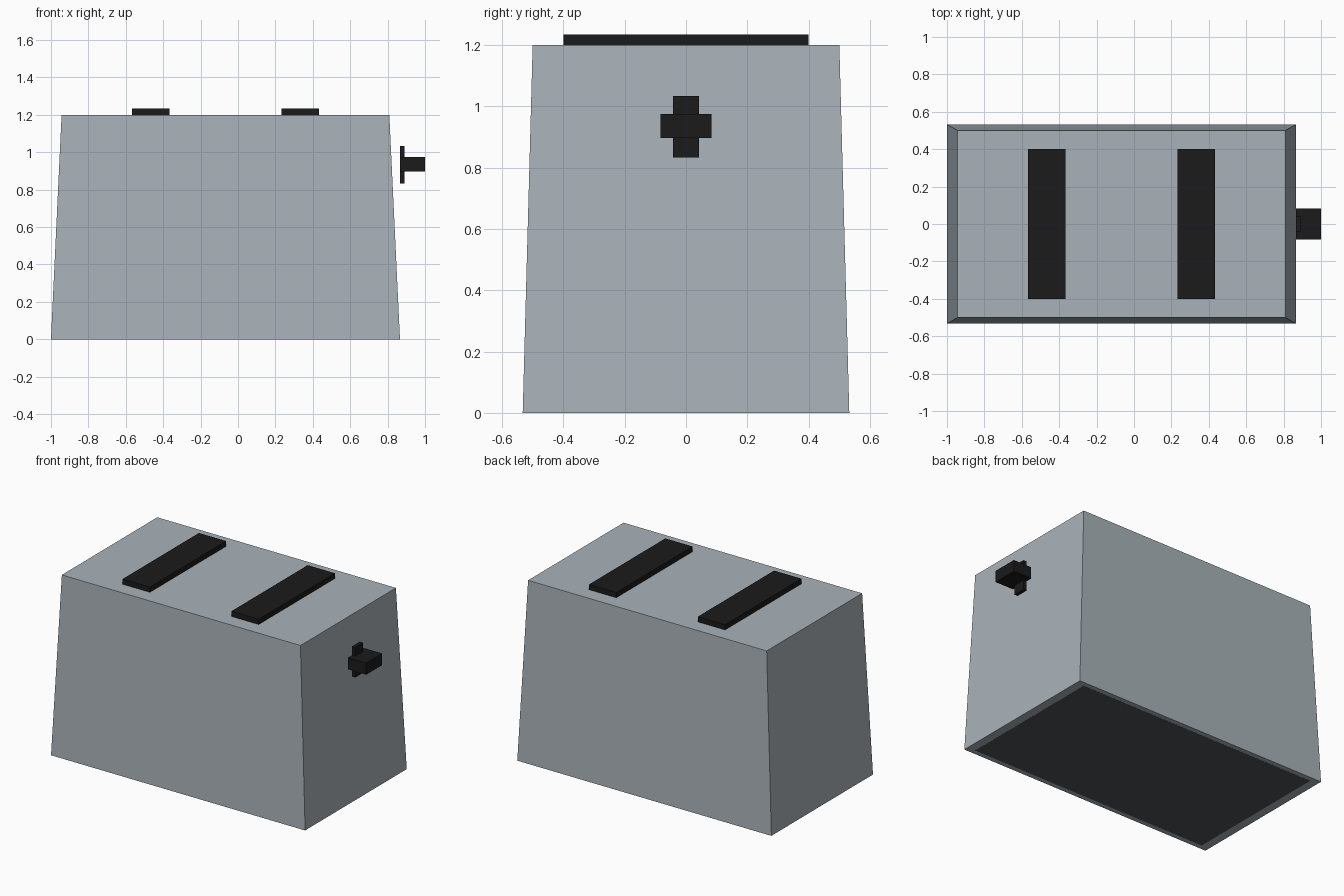
import bpy, bmesh

if "Cube" in bpy.data.objects:
    bpy.data.objects.remove(bpy.data.objects["Cube"])


def material(name, rgb):
    m = bpy.data.materials.new(name)
    m.diffuse_color = (*rgb, 1.0)
    m.use_nodes = True
    m.node_tree.nodes["Principled BSDF"].inputs["Base Color"].default_value = m.diffuse_color
    return m


STEEL = material("steel grey", (0.40, 0.45, 0.485))
BLACK = material("black plastic", (0.0105, 0.0105, 0.0105))
DARK = material("dark grey", (0.08, 0.085, 0.10))


def box(name, xr, yr, zr, mat, taper=1.0):
    """Box from axis ranges; the top face is scaled about its centre by taper."""
    cx, cy = sum(xr) / 2, sum(yr) / 2
    bm = bmesh.new()
    bmesh.ops.create_cube(bm, size=1)
    for v in bm.verts:
        s = taper if v.co.z > 0 else 1.0
        v.co = (cx + v.co.x * (xr[1] - xr[0]) * s,
                cy + v.co.y * (yr[1] - yr[0]) * s,
                zr[0] + (v.co.z + 0.5) * (zr[1] - zr[0]))
    me = bpy.data.meshes.new(name)
    bm.to_mesh(me)
    bm.free()
    me.materials.append(mat)
    ob = bpy.data.objects.new(name, me)
    bpy.context.collection.objects.link(ob)
    return ob


# tapered housing
box("housing", (-1.0, 0.866), (-0.533, 0.533), (0, 1.2), STEEL, taper=0.939)

# dark base plate flush with the underside
box("base_plate", (-0.943, 0.809), (-0.5, 0.5), (-0.0005, 0.08), DARK)

# two bread slots on top
for i, x in enumerate((-0.467, 0.332)):
    box(f"bread_slot_{i + 1}", (x - 0.1, x + 0.1), (-0.4, 0.4), (1.165, 1.235), BLACK)

# push-down lever on the right side
box("lever_plate", (0.866, 0.89), (-0.042, 0.042), (0.834, 1.034), BLACK)
box("lever_knob", (0.866, 1.0), (-0.084, 0.084), (0.898, 0.975), BLACK)
